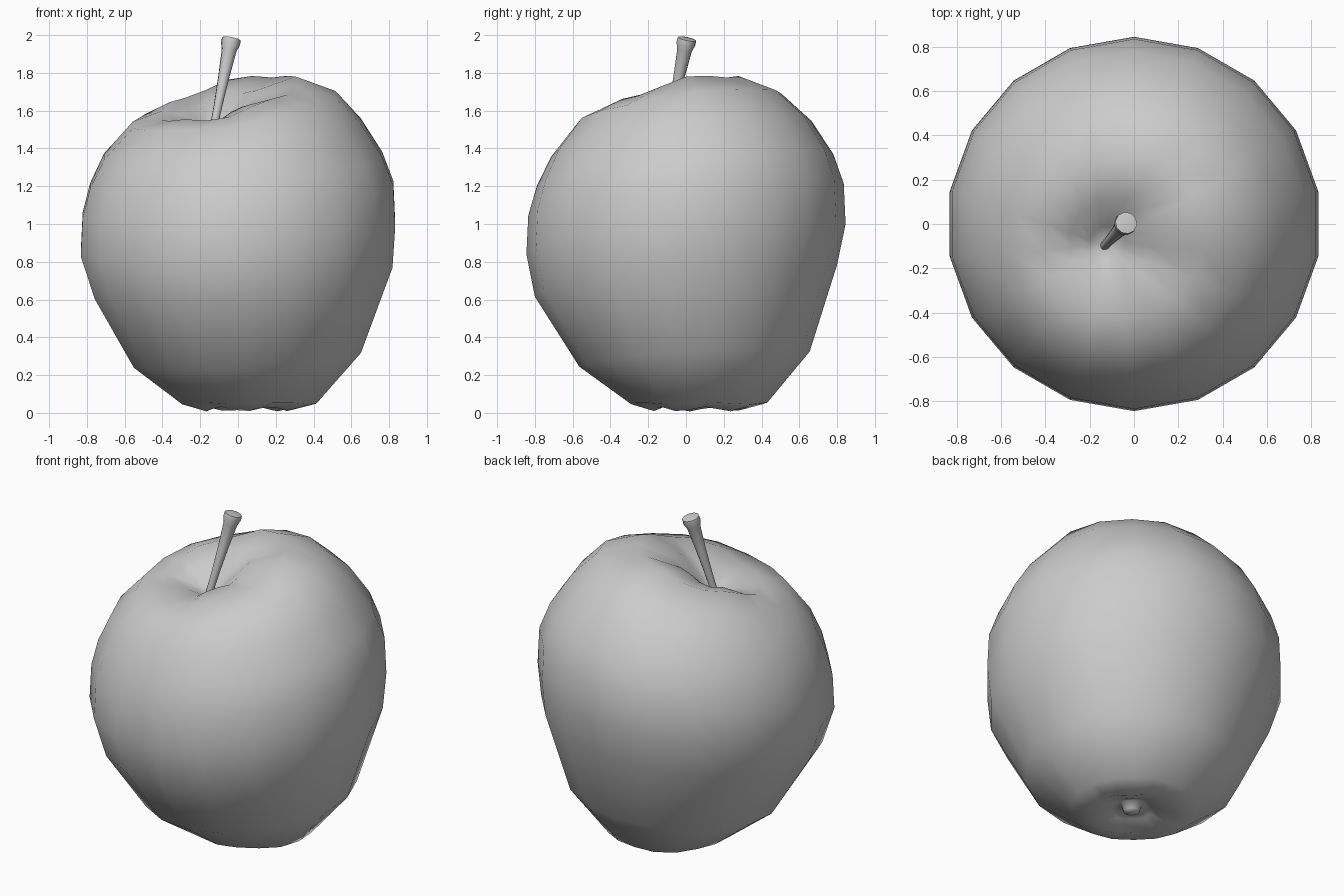
import bpy, bmesh
from math import cos, sin, tau, pi
from mathutils import Vector

cube = bpy.data.objects.get("Cube")
if cube:
    bpy.data.objects.remove(cube, do_unlink=True)

grey = bpy.data.materials.new("plain grey")
grey.use_nodes = True
grey.diffuse_color = (0.6, 0.6, 0.6, 1)
grey.node_tree.nodes["Principled BSDF"].inputs["Base Color"].default_value = (0.6, 0.6, 0.6, 1)


def skin(name, rings, start, end, sharp):
    """Join rings of points into a closed skin that ends in two tips."""
    bm = bmesh.new()
    loops = [[bm.verts.new(p) for p in ring] for ring in rings]
    n = len(loops[0])
    for low, high in zip(loops, loops[1:]):
        for i in range(n):
            j = (i + 1) % n
            bm.faces.new((low[i], low[j], high[j], high[i]))
    for loop, tip in ((loops[0], start), (loops[-1], end)):
        v = bm.verts.new(tip)
        for i in range(n):
            bm.faces.new((loop[i], loop[(i + 1) % n], v))
    bmesh.ops.recalc_face_normals(bm, faces=bm.faces)
    mesh = bpy.data.meshes.new(name)
    bm.to_mesh(mesh)
    bm.free()
    mesh.materials.append(grey)
    obj = bpy.data.objects.new(name, mesh)
    bpy.context.collection.objects.link(obj)
    bpy.ops.object.select_all(action='DESELECT')
    obj.select_set(True)
    bpy.context.view_layer.objects.active = obj
    bpy.ops.object.shade_smooth_by_angle(angle=sharp)
    return obj


# Fruit: rings of centre x, centre y, radius, height, tilt, lobe depth
SIDES = 18
levels = [
    (0.06, 0.05, 0.045, 0.04, 0, 0),
    (0.06, 0.05, 0.06, 0.085, 0, 0),
    (0.06, 0.05, 0.12, 0.06, 0, 0.005),
    (0.06, 0.06, 0.23, 0.02, 0, 0.012),
    (0.06, 0.07, 0.36, 0.05, 0, 0.005),
    (0.05, 0.045, 0.61, 0.285, 0.04, 0),
    (0.03, 0.0, 0.80, 0.70, 0.085, 0),
    (0, 0, 0.845, 0.92, 0.08, 0),
    (0, 0, 0.835, 1.13, 0.085, 0),
    (-0.01, -0.005, 0.785, 1.285, 0.085, 0),
    (-0.03, -0.025, 0.69, 1.45, 0.095, 0),
    (-0.02, -0.04, 0.545, 1.605, 0.08, 0.006),
    (-0.05, -0.06, 0.36, 1.665, 0.088, 0.014),
    (-0.10, -0.075, 0.19, 1.62, 0.06, 0.014),
    (-0.12, -0.09, 0.08, 1.54, 0.02, 0),
]
rings = []
for cx, cy, r, z, tilt, lobe in levels:
    ring = []
    for i in range(SIDES):
        a = tau * i / SIDES + pi / 18
        ring.append((cx + r * cos(a), cy + r * sin(a),
                     z + tilt * (cos(a) + sin(a)) + lobe * cos(5 * a - 1)))
    rings.append(ring)
skin("fruit_body", rings, (0.06, 0.05, 0.03), (-0.12, -0.09, 1.49), pi)

# Stalk: leaning tapered rod with a flared cut end
base, top = Vector((-0.135, -0.1, 1.48)), Vector((-0.035, 0.005, 1.98))
axis = (top - base).normalized()
turn = axis.to_track_quat('Z', 'Y')
stalk = []
for t, r in ((0, 0.02), (0.3, 0.023), (0.6, 0.03), (0.88, 0.04), (0.95, 0.052), (1, 0.05)):
    c = base.lerp(top, t)
    stalk.append([c + turn @ Vector((r * cos(tau * i / 10), r * sin(tau * i / 10), 0))
                  for i in range(10)])
skin("stalk", stalk, base, top + axis * 0.008, 0.9)
